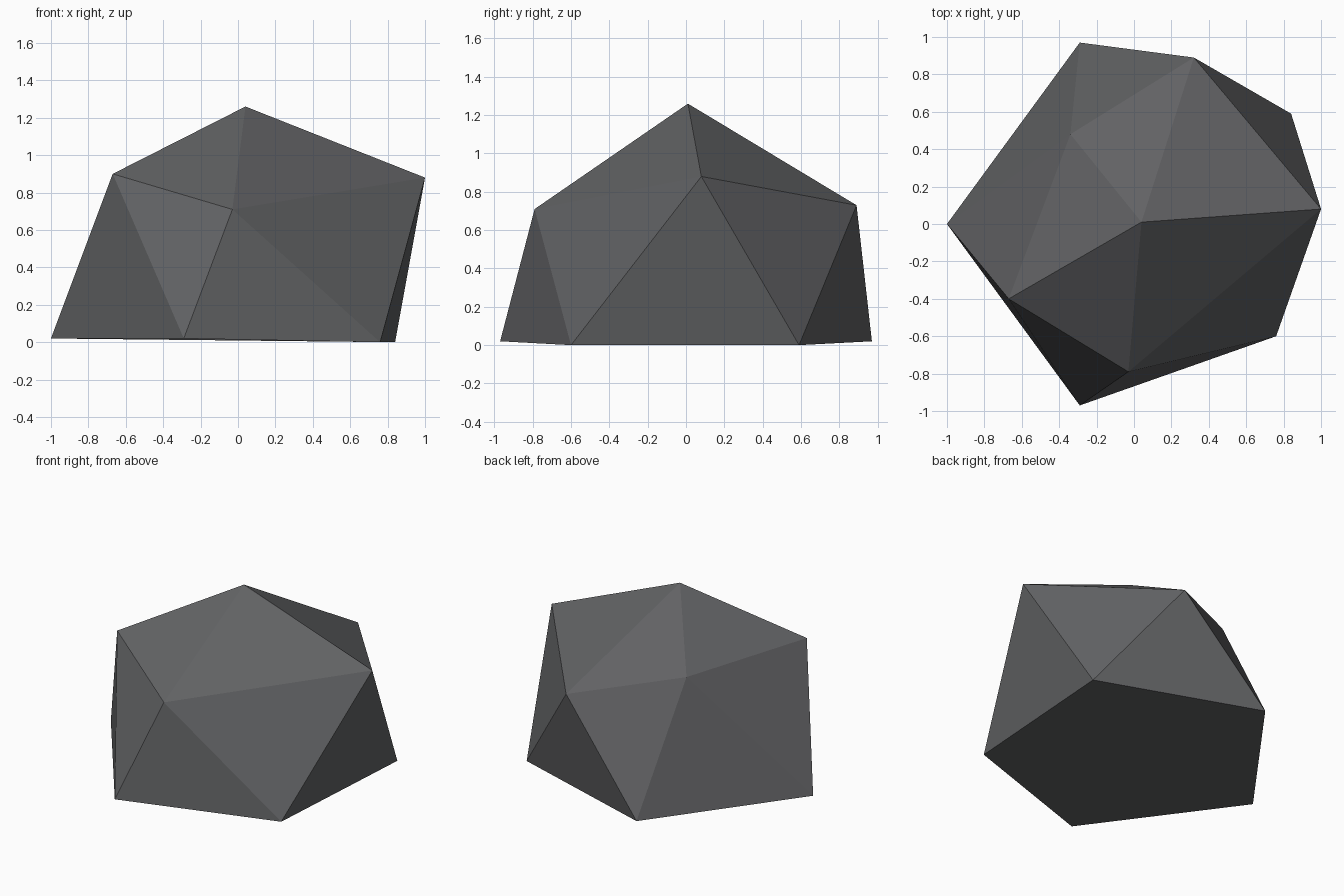
import bpy
import bmesh

cube = bpy.data.objects.get("Cube")
if cube:
    bpy.data.objects.remove(cube, do_unlink=True)

# Stone colour
stone = bpy.data.materials.new("dark_grey_stone")
stone.use_nodes = True
color = (0.12, 0.122, 0.127, 1)
stone.diffuse_color = color
bsdf = next(n for n in stone.node_tree.nodes if n.type == "BSDF_PRINCIPLED")
bsdf.inputs["Base Color"].default_value = color
bsdf.inputs["Roughness"].default_value = 0.9

# Irregular base ring, shoulder ring and peak, each ring counter-clockwise
base_ring = [(-1, 0, 0.02), (-0.29, -0.97, 0.02), (0.76, -0.6, 0),
             (0.84, 0.59, 0), (-0.29, 0.97, 0.02)]
shoulder_ring = [(-0.67, -0.4, 0.9), (-0.03, -0.79, 0.71), (1, 0.08, 0.88),
                 (0.32, 0.89, 0.73), (-0.34, 0.48, 0.87)]

bm = bmesh.new()
base = [bm.verts.new(p) for p in base_ring]
shoulder = [bm.verts.new(p) for p in shoulder_ring]
peak = bm.verts.new((0.04, 0.01, 1.26))

# Triangular facets around the sides and top
count = len(base)
for i in range(count):
    j = (i + 1) % count
    bm.faces.new((base[i], base[j], shoulder[i]))
    bm.faces.new((base[j], shoulder[j], shoulder[i]))
    bm.faces.new((shoulder[i], shoulder[j], peak))

# Underside
bm.faces.new(base[::-1])
bmesh.ops.recalc_face_normals(bm, faces=bm.faces)

mesh = bpy.data.meshes.new("rock")
bm.to_mesh(mesh)
bm.free()
mesh.materials.append(stone)
rock = bpy.data.objects.new("rock", mesh)
bpy.context.collection.objects.link(rock)
